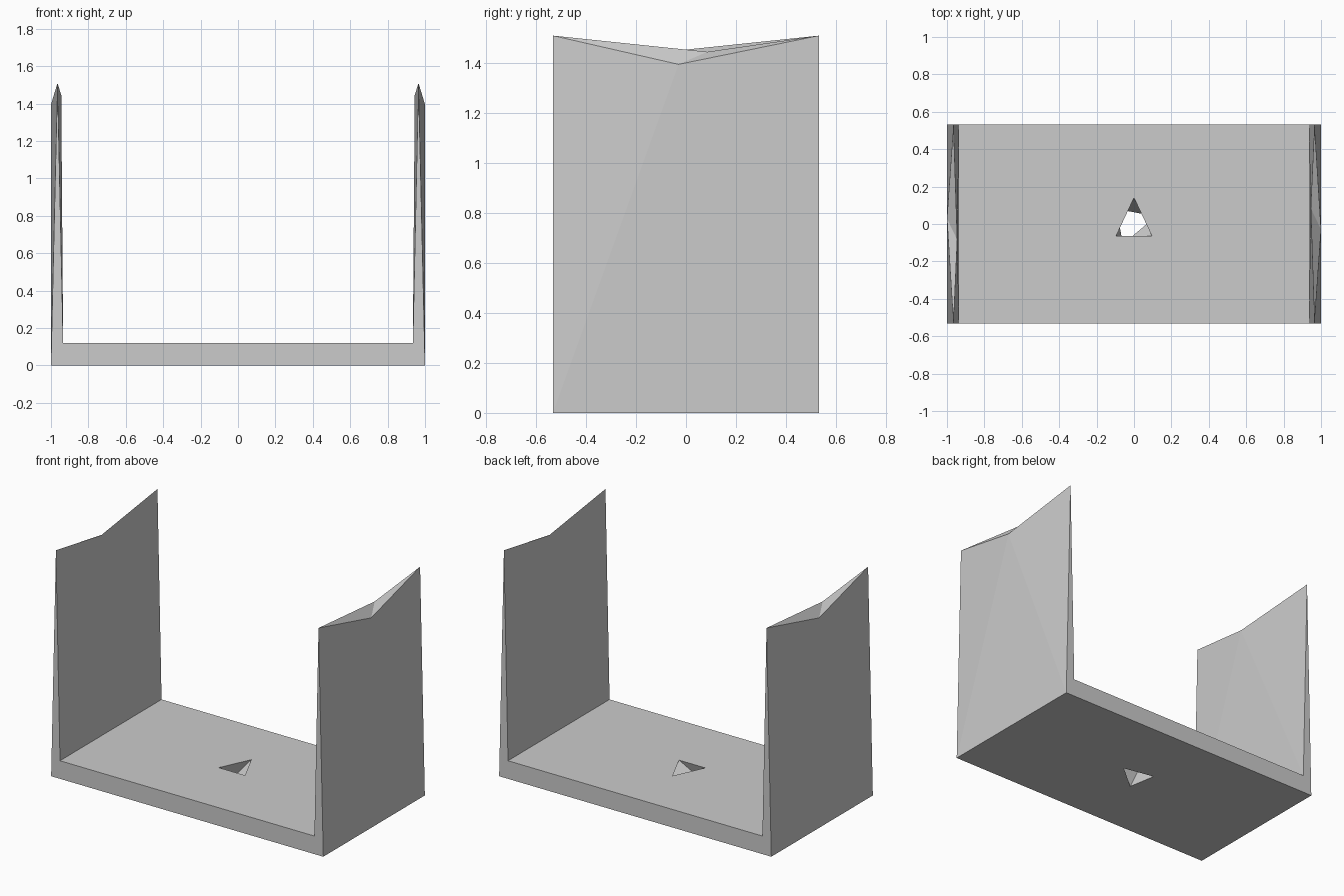
import bpy
import bmesh
from math import cos, sin, radians

cube = bpy.data.objects.get("Cube")
if cube:
    bpy.data.objects.remove(cube, do_unlink=True)

# Single plain grey material
grey = bpy.data.materials.new("plain_grey")
grey.use_nodes = True
colour = (0.6, 0.6, 0.6, 1)
grey.diffuse_color = colour
grey.node_tree.nodes["Principled BSDF"].inputs["Base Color"].default_value = colour

DEPTH = 0.533      # half depth
FLOOR = 0.12       # plate thickness
bm = bmesh.new()


def loop(points):
    return [bm.verts.new(p) for p in points]


def fill_with_hole(outer, inner):
    """Fill the area between a rectangle and a triangular opening."""
    edges = []
    for ring in (outer, inner):
        for a, b in zip(ring, ring[1:] + ring[:1]):
            edges.append(bm.edges.get((a, b)) or bm.edges.new((a, b)))
    bmesh.ops.triangle_fill(bm, use_beauty=True, edges=edges)


def triangle(angles, radius, z, cy):
    return loop([(radius * cos(radians(a)), radius * sin(radians(a)) + cy, z)
                 for a in angles])


# U-shaped end profiles with tapered uprights
profile = [(-1, 0), (1, 0), (0.965, 1.51), (0.935, FLOOR),
           (-0.935, FLOOR), (-0.965, 1.51)]
front = loop([(x, -DEPTH, z) for x, z in profile])
back = loop([(x, DEPTH, z) for x, z in profile])
bm.faces.new(front)
bm.faces.new(back[::-1])

# Uprights: the second is the first turned half round, each with a notched top
for side, (near, far) in ((1, (front, back)), (-1, (back, front))):
    foot, tip, root = (1, 2, 3) if side > 0 else (0, 5, 4)
    outer, inner = loop([(side, -0.03 * side, 1.395),
                         (0.945 * side, 0.085 * side, 1.445)])
    for low, mid in ((foot, outer), (root, inner)):
        bm.faces.new((near[low], far[low], mid))
        bm.faces.new((near[low], mid, near[tip]))
        bm.faces.new((far[low], far[tip], mid))
    bm.faces.new((near[tip], outer, inner))
    bm.faces.new((far[tip], inner, outer))

# Base plate with a twisted triangular opening
top = triangle((90, 214, 326), 0.116, FLOOR, 0)
top[0].co.y = 0.14
bottom = triangle((19, 139, 241), 0.123, 0, 0)
fill_with_hole([front[4], front[3], back[3], back[4]], top)
fill_with_hole([front[0], front[1], back[1], back[0]], bottom)
for i in range(3):
    bm.faces.new((top[i], bottom[i], bottom[(i + 1) % 3]))
    bm.faces.new((top[i], bottom[(i + 1) % 3], top[(i + 1) % 3]))

bmesh.ops.recalc_face_normals(bm, faces=bm.faces[:])
mesh = bpy.data.meshes.new("bracket")
bm.to_mesh(mesh)
bm.free()
mesh.materials.append(grey)
bracket = bpy.data.objects.new("bracket", mesh)
bpy.context.scene.collection.objects.link(bracket)
